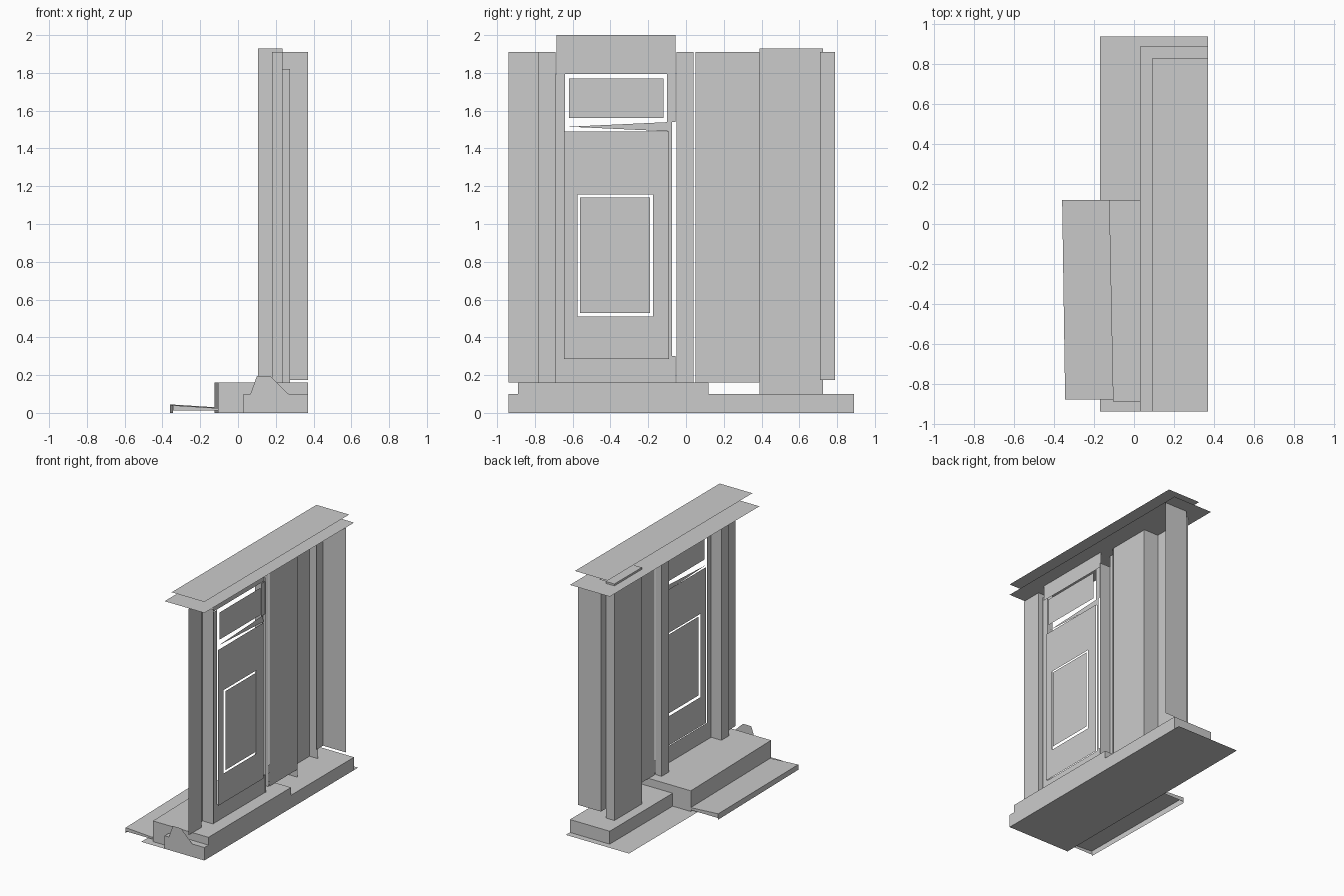
import bpy, bmesh

if "Cube" in bpy.data.objects:
    bpy.data.objects.remove(bpy.data.objects["Cube"])


def sheet(name, faces):
    """Mesh object from a list of polygons (thin, single-sided sheets)."""
    bm = bmesh.new()
    for pts in faces:
        bm.faces.new([bm.verts.new(p) for p in pts])
    bmesh.ops.remove_doubles(bm, verts=bm.verts, dist=0.0005)
    me = bpy.data.meshes.new(name)
    bm.to_mesh(me)
    bm.free()
    ob = bpy.data.objects.new(name, me)
    bpy.context.collection.objects.link(ob)
    return ob


def flat(name, x0, x1, y0, y1, z):
    return sheet(name, [[(x0, y0, z), (x1, y0, z), (x1, y1, z), (x0, y1, z)]])


def wall(name, path, z0, z1):
    """Extrude an open plan path upward."""
    return sheet(name, [[(*a, z0), (*b, z0), (*b, z1), (*a, z1)]
                        for a, b in zip(path[1:], path[:-1])])


def panel(x, y0, y1, z0, z1):
    return [(x, y0, z0), (x, y0, z1), (x, y1, z1), (x, y1, z0)]


def ring(outer, inner):
    """Flat frame between two rectangles of matching corner order."""
    return [[outer[i], outer[(i + 1) % 4], inner[(i + 1) % 4], inner[i]]
            for i in range(4)]


def open_box(name, plan, z0, z1):
    """Box with sides and top, open underneath."""
    n = len(plan)
    faces = [[(*plan[i], z0), (*plan[(i + 1) % n], z0),
              (*plan[(i + 1) % n], z1), (*plan[i], z1)] for i in range(n)]
    faces.append([(*p, z1) for p in plan])
    return sheet(name, faces)


# Foundation and plinth
flat("ground_slab", -0.17, 0.37, -0.94, 0.94, 0)
open_box("plinth", [(0.03, -0.94), (0.37, -0.94), (0.37, 0.89), (0.03, 0.89)], 0, 0.1)
sheet("end_plate", [[(0.03, -0.94, 0), (0.37, -0.94, 0), (0.17, -0.94, 0.195), (0.1, -0.94, 0.195)]])

# Entrance landing and low outer step
open_box("landing", [(-0.105, -0.89), (0.37, -0.89), (0.37, 0.12), (-0.125, 0.12)], 0, 0.16)
a, b, c, d = (-0.345, -0.88), (-0.105, -0.88), (-0.125, 0.12), (-0.36, 0.12)
sheet("outer_step", [
    [(*a, 0.04), (*b, 0.025), (*c, 0.03), (*d, 0.045)],
    [(*d, 0), (*a, 0), (*a, 0.04), (*d, 0.045)],
    [(*a, 0.012), (*b, 0.012), (*b, 0.025), (*a, 0.04)],
    [(*c, 0.012), (*d, 0.012), (*d, 0.045), (*c, 0.03)]])

# Wall and pilasters
wall("left_wall", [(0.235, -0.94), (0.235, -0.78), (0.18, -0.78), (0.18, -0.69)], 0.16, 1.91)
wall("left_door_return", [(0.18, -0.69), (0.275, -0.69)], 0.16, 1.82)
wall("right_door_return", [(0.275, -0.05), (0.18, -0.05)], 0.16, 1.82)
wall("door_pilaster", [(0.18, -0.05), (0.18, 0.04), (0.235, 0.04)], 0.16, 1.91)
wall("middle_wall", [(0.235, 0.05), (0.235, 0.39)], 0.16, 1.91)
wall("wide_pilaster", [(0.235, 0.39), (0.105, 0.39), (0.105, 0.725), (0.175, 0.725)], 0.1, 1.93)
flat("wide_pilaster_cap", 0.105, 0.235, 0.39, 0.725, 1.93)
wall("corner_wall", [(0.175, 0.71), (0.175, 0.79), (0.37, 0.79)], 0.175, 1.91)

# Door surround: head, jambs and sill around the openings
sheet("door_surround", [
    panel(0.262, -0.685, -0.055, 1.795, 2.0),
    panel(0.268, -0.69, -0.64, 0.16, 1.795),
    panel(0.268, -0.10, -0.055, 1.54, 1.795),
    panel(0.268, -0.09, -0.075, 0.16, 1.54),
    panel(0.268, -0.075, -0.055, 0.16, 0.3),
    panel(0.268, -0.64, -0.09, 0.16, 0.29)])

# Door leaf with inset panel
sheet("door_leaf", ring(panel(0.28, -0.645, -0.09, 0.285, 1.49),
                        panel(0.28, -0.575, -0.175, 0.51, 1.155)))
sheet("door_inset", [panel(0.283, -0.56, -0.19, 0.53, 1.14)])

# Transom pane and tapered bar below it
sheet("transom_pane", [panel(0.275, -0.62, -0.12, 1.56, 1.77)])
sheet("transom_bar", [[(0.27, -0.62, 1.515), (0.27, -0.08, 1.54), (0.27, -0.075, 1.49)]])

# Two stacked cornice sheets
flat("lower_cornice", 0.03, 0.37, -0.94, 0.89, 1.915)
flat("upper_cornice", 0.09, 0.37, -0.94, 0.83, 2.0)
